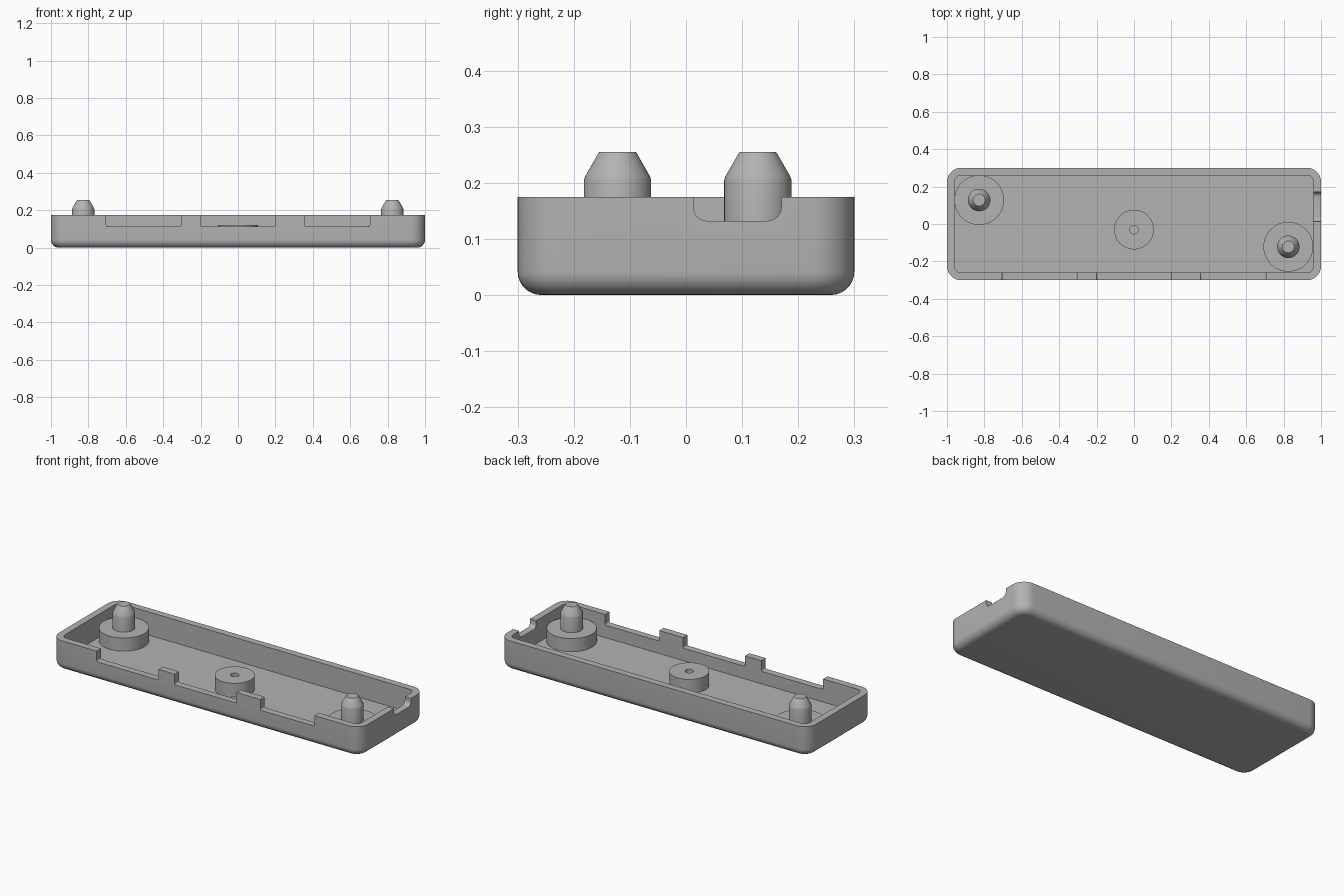
import bpy, bmesh
from math import sin, cos, pi, radians

if "Cube" in bpy.data.objects:
    bpy.data.objects.remove(bpy.data.objects["Cube"], do_unlink=True)

# Single plain grey plastic
grey = bpy.data.materials.new("grey plastic")
grey.use_nodes = True
grey.diffuse_color = (0.45, 0.45, 0.45, 1)
grey.node_tree.nodes["Principled BSDF"].inputs["Base Color"].default_value = (0.45, 0.45, 0.45, 1)


def finish(name, bm):
    bmesh.ops.recalc_face_normals(bm, faces=bm.faces)
    mesh = bpy.data.meshes.new(name)
    bm.to_mesh(mesh)
    bm.free()
    mesh.materials.append(grey)
    obj = bpy.data.objects.new(name, mesh)
    bpy.context.collection.objects.link(obj)
    return obj


def activate(obj):
    bpy.ops.object.select_all(action='DESELECT')
    obj.select_set(True)
    bpy.context.view_layer.objects.active = obj


def smooth(obj):
    activate(obj)
    bpy.ops.object.shade_smooth_by_angle(angle=radians(28))


def loft(bm, rings):
    """Skin a stack of equal-length point rings and cap both ends."""
    loops = [[bm.verts.new(p) for p in ring] for ring in rings]
    for a, b in zip(loops, loops[1:]):
        for i in range(len(a)):
            j = (i + 1) % len(a)
            bm.faces.new((a[i], a[j], b[j], b[i]))
    bm.faces.new(loops[0])
    bm.faces.new(loops[-1])


def rounded_rect(hx, hy, r, z, seg=10):
    pts = []
    for k, (sx, sy) in enumerate([(1, 1), (-1, 1), (-1, -1), (1, -1)]):
        for i in range(seg + 1):
            a = (k + i / seg) * pi / 2
            pts.append((sx * (hx - r) + r * cos(a), sy * (hy - r) + r * sin(a), z))
    return pts


def turned(name, x, y, profile, seg=48):
    """Round part from (radius, height) steps."""
    bm = bmesh.new()
    loft(bm, [[(x + r * cos(2 * pi * i / seg), y + r * sin(2 * pi * i / seg), z)
               for i in range(seg)] for r, z in profile])
    smooth(finish(name, bm))


# Tray shell: filleted underside, straight walls, hollow inside
HX, HY, TOP, WALL, FLOOR = 1.0, 0.3, 0.175, 0.04, 0.04
CORNER, FILLET = 0.075, 0.042
rings = []
for i in range(9):
    a = i / 8 * pi / 2
    d = FILLET * (1 - sin(a))
    rings.append(rounded_rect(HX - d, HY - d, CORNER - d, FILLET * (1 - cos(a))))
rings.append(rounded_rect(HX, HY, CORNER, TOP))
for z in (TOP, FLOOR):
    rings.append(rounded_rect(HX - WALL, HY - WALL, CORNER - WALL, z))
bm = bmesh.new()
loft(bm, rings)
tray = finish("tray", bm)


def cut_notch(along_x, lo, hi, bottom, radius):
    """Cut a notch with rounded lower corners through one wall."""
    outline = [(lo, TOP + 0.1)]
    for cx, start in ((lo + radius, pi), (hi - radius, 1.5 * pi)):
        for i in range(7):
            a = start + i / 6 * pi / 2
            outline.append((cx + radius * cos(a), bottom + radius + radius * sin(a)))
    outline.append((hi, TOP + 0.1))
    if along_x:
        ends = [[(u, y, z) for u, z in outline] for y in (-HY - 0.05, -HY + WALL + 0.01)]
    else:
        ends = [[(x, u, z) for u, z in outline] for x in (HX + 0.05, HX - WALL - 0.01)]
    bm = bmesh.new()
    loft(bm, ends)
    cutter = finish("notch_cutter", bm)
    cutter.hide_render = True
    mod = tray.modifiers.new("notch", 'BOOLEAN')
    mod.operation, mod.solver, mod.object = 'DIFFERENCE', 'EXACT', cutter
    activate(tray)
    bpy.ops.object.modifier_apply(modifier=mod.name)
    bpy.data.objects.remove(cutter, do_unlink=True)


# Three front notches and one end notch
for lo, hi in ((-0.705, -0.305), (-0.2, 0.2), (0.355, 0.705)):
    cut_notch(True, lo, hi, 0.113, 0.008)
cut_notch(False, 0.013, 0.17, 0.132, 0.025)
smooth(tray)

# Locating pegs on round bosses
for side, x, y in (("right", -0.828, 0.128), ("left", 0.825, -0.127 + 0.005)):
    turned(side + "_boss", x, y, [(0.133, FLOOR - 0.01), (0.133, 0.117)])
    turned(side + "_peg", x, y, [(0.06, 0.1), (0.06, 0.204), (0.058, 0.211),
                                 (0.034, 0.253), (0.032, 0.255)])

# Centre boss with a blind hole
turned("centre_boss", 0, -0.03, [(0.106, FLOOR - 0.01), (0.106, 0.121),
                                 (0.023, 0.121), (0.023, FLOOR + 0.003)])
